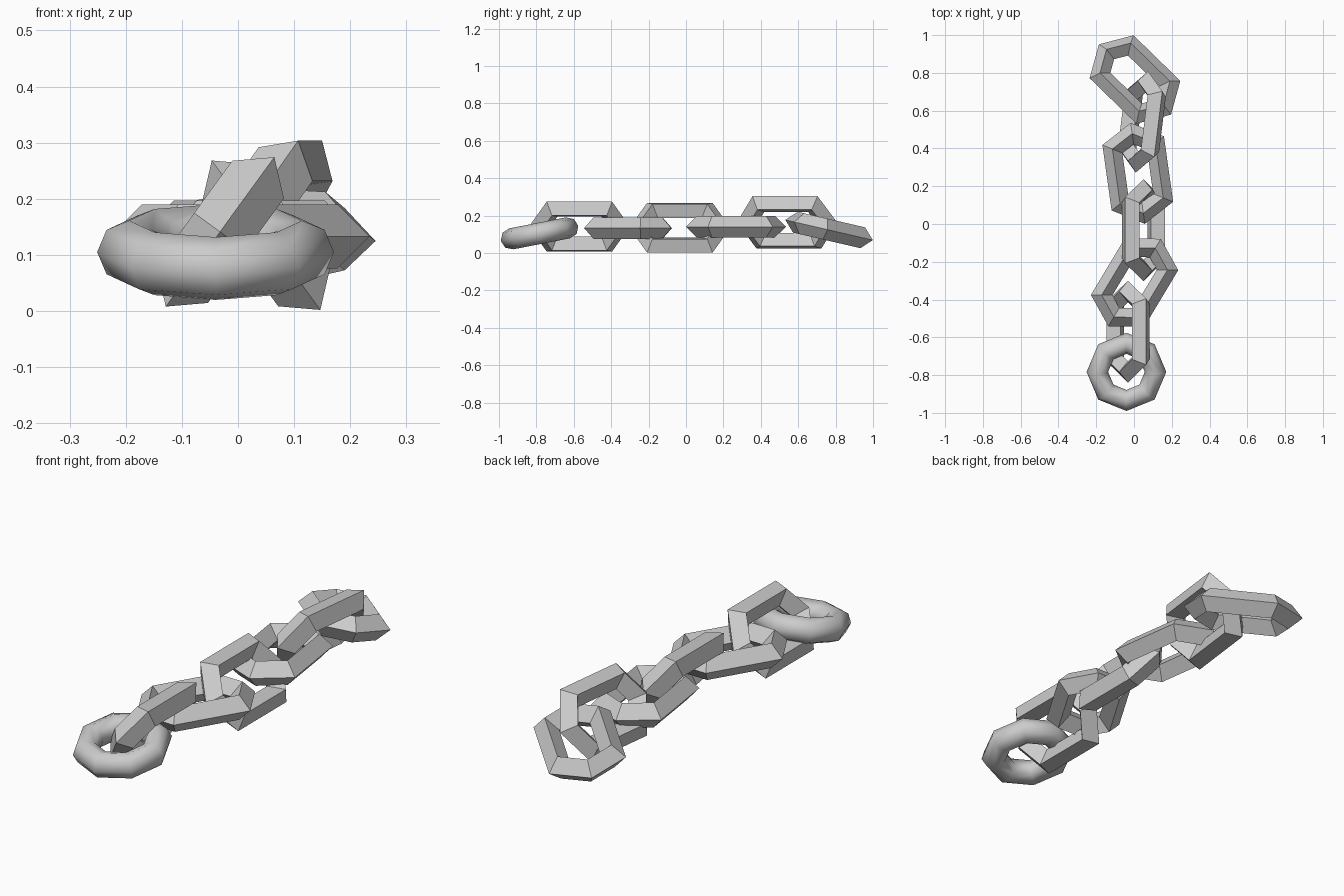
import bpy
from math import radians
from mathutils import Matrix, Vector

if "Cube" in bpy.data.objects:
    bpy.data.objects.remove(bpy.data.objects["Cube"])


def rot(axis, deg):
    return Matrix.Rotation(radians(deg), 4, axis)


def torus(name, major, minor, sides, tube_sides):
    bpy.ops.mesh.primitive_torus_add(major_radius=major, minor_radius=minor,
                                     major_segments=sides, minor_segments=tube_sides)
    ob = bpy.context.object
    ob.name = name
    return ob


def place(ob, loc, rotation):
    ob.data.transform(Matrix.Translation(Vector(loc)) @ rotation)
    ob.data.update()


def hex_link(name, loc, rotation):
    # six-sided ring with a diamond section, pulled apart along its pointed axis
    ob = torus(name, 0.133, 0.057, 6, 4)
    for v in ob.data.vertices:
        v.co.x += 0.08 if v.co.x > 0 else -0.08
    bpy.ops.object.shade_flat()
    place(ob, loc, rotation @ rot('Z', 90))


# round end ring
ring = torus("end_ring", 0.154, 0.057, 8, 8)
bpy.ops.object.shade_smooth()
place(ring, (-0.04, -0.783, 0.105), rot('X', 11))

# alternating upright and flat links
hex_link("upright_link_1", (-0.032, -0.57, 0.141), rot('Y', -54))
hex_link("flat_link_1", (0.003, -0.31, 0.133), rot('Z', -31))
hex_link("upright_link_2", (0.05, -0.033, 0.135), rot('Y', -126))
hex_link("flat_link_2", (0.02, 0.268, 0.14), rot('Z', 8))
hex_link("upright_link_3", (0.042, 0.54, 0.164), rot('Z', -7) @ rot('Y', -58))
hex_link("end_link", (0.005, 0.765, 0.123), rot('X', -13) @ rot('Z', 45))
